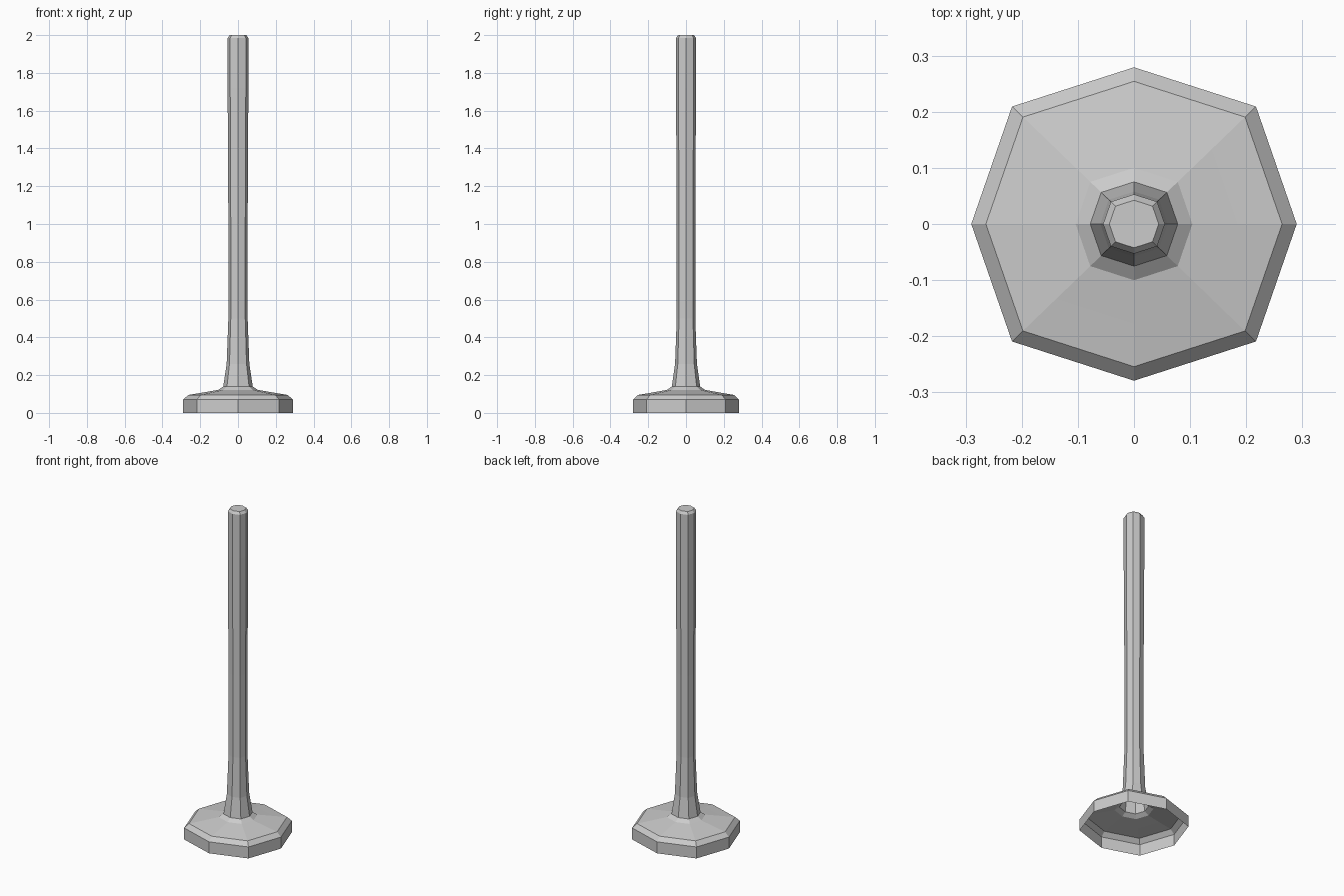
import bpy, bmesh, math

if "Cube" in bpy.data.objects:
    bpy.data.objects.remove(bpy.data.objects["Cube"])

# Profile: (radius along x, height), from floor to tip
PROFILE = [(0.29, 0.0), (0.29, 0.07), (0.264, 0.095), (0.185, 0.108),
           (0.104, 0.122), (0.078, 0.14), (0.06, 0.26), (0.051, 0.5),
           (0.051, 1.0), (0.055, 1.72), (0.055, 1.985), (0.044, 2.0)]
SIDES = 8

def ring(bm, r, z):
    # Slightly squarish octagon, a little shallower in y
    verts = []
    for i in range(SIDES):
        a = math.tau * i / SIDES
        k = r * (1.06 if i % 2 else 1.0)
        verts.append(bm.verts.new((k * math.cos(a), 0.963 * k * math.sin(a), z)))
    return verts

# Post with flared foot: a single shell, open underneath
bm = bmesh.new()
rings = [ring(bm, r, z) for r, z in PROFILE]
for low, high in zip(rings, rings[1:]):
    for i in range(SIDES):
        j = (i + 1) % SIDES
        bm.faces.new((low[i], low[j], high[j], high[i]))
bm.faces.new(rings[-1])

mesh = bpy.data.meshes.new("post_with_base")
bm.to_mesh(mesh)
bm.free()
post = bpy.data.objects.new("post_with_base", mesh)
bpy.context.collection.objects.link(post)
